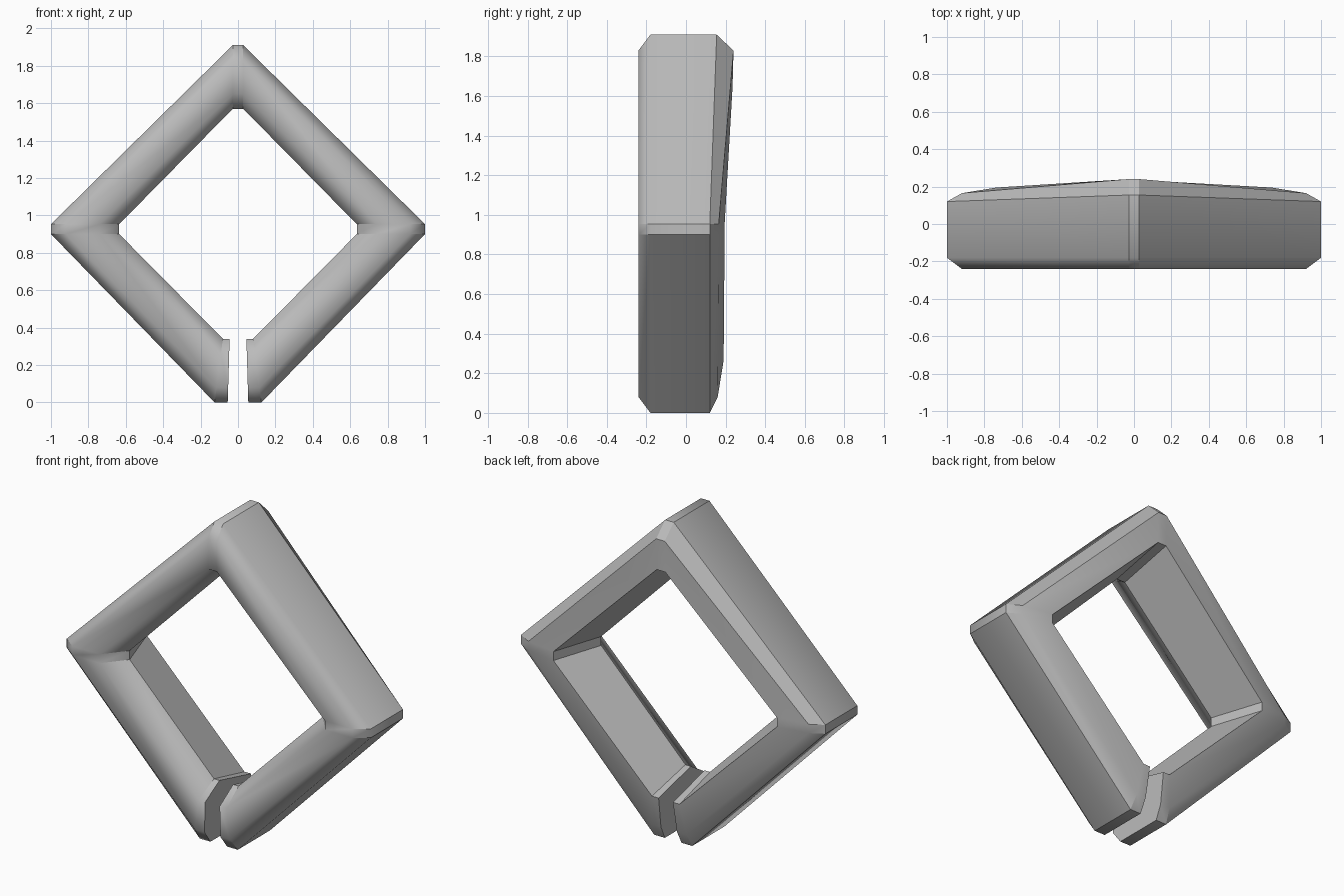
import bpy, bmesh

if "Cube" in bpy.data.objects:
    bpy.data.objects.remove(bpy.data.objects["Cube"])

# seven-sided cross-section at each corner: (depth inward from outer edge, y)
def section(outer_back, chamfer_back, inner_back, peak):
    return [(0, -.18), (0, outer_back), (.08, chamfer_back), (.265, inner_back),
            (peak, -.11), (.26, -.24), (.08, -.24)]

TOP = section(.155, .24, .235, .34)
SIDE = section(.12, .165, .195, .365)
BOTTOM = section(.12, .16, .19, .34)

# stations along the right half, from the gap to the top
half = [
    [(.055 - .03 * d, y, d) for d, y in BOTTOM],
    [(.125 - .13 * d, y, d) for d, y in BOTTOM],
    [(1 - d, y, .90) for d, y in SIDE],
    [(1 - d, y, .953) for d, y in SIDE],
    [(.028, y, 1.91 - d) for d, y in TOP],
]
mirrored = [[(-x, y, z) for x, y, z in ring] for ring in reversed(half)]
rings = half + mirrored
N = 7

bm = bmesh.new()
loops = [[bm.verts.new(p) for p in ring] for ring in rings]
for a, b in zip(loops, loops[1:]):
    for j in range(N):
        k = (j + 1) % N
        bm.faces.new((a[j], a[k], b[k], b[j]))
# flat ends at the gap
bm.faces.new(loops[0])
bm.faces.new(loops[-1][::-1])
bmesh.ops.recalc_face_normals(bm, faces=bm.faces)
for f in bm.faces:
    f.smooth = True

# crisp edges at the back, inside, corners and ends; soft front
def crisp(a, b):
    e = bm.edges.get((a, b))
    if e:
        e.smooth = False

last = len(loops) - 1
for i, loop in enumerate(loops):
    for j in range(N):
        if i in (0, last) or j not in (2, 5):
            crisp(loop[j], loop[(j + 1) % N])
    if i < last:
        upper = i in (3, 4, 5)
        for j in ((1, 2, 3, 4) if upper else (1, 3, 4)):
            crisp(loop[j], loops[i + 1][j])

mesh = bpy.data.meshes.new("diamond_link")
bm.to_mesh(mesh)
bm.free()
link = bpy.data.objects.new("diamond_link", mesh)
bpy.context.collection.objects.link(link)

# single plain grey
grey = bpy.data.materials.new("plain grey")
grey.diffuse_color = (.5, .5, .5, 1)
grey.use_nodes = True
grey.node_tree.nodes["Principled BSDF"].inputs["Base Color"].default_value = grey.diffuse_color
mesh.materials.append(grey)
